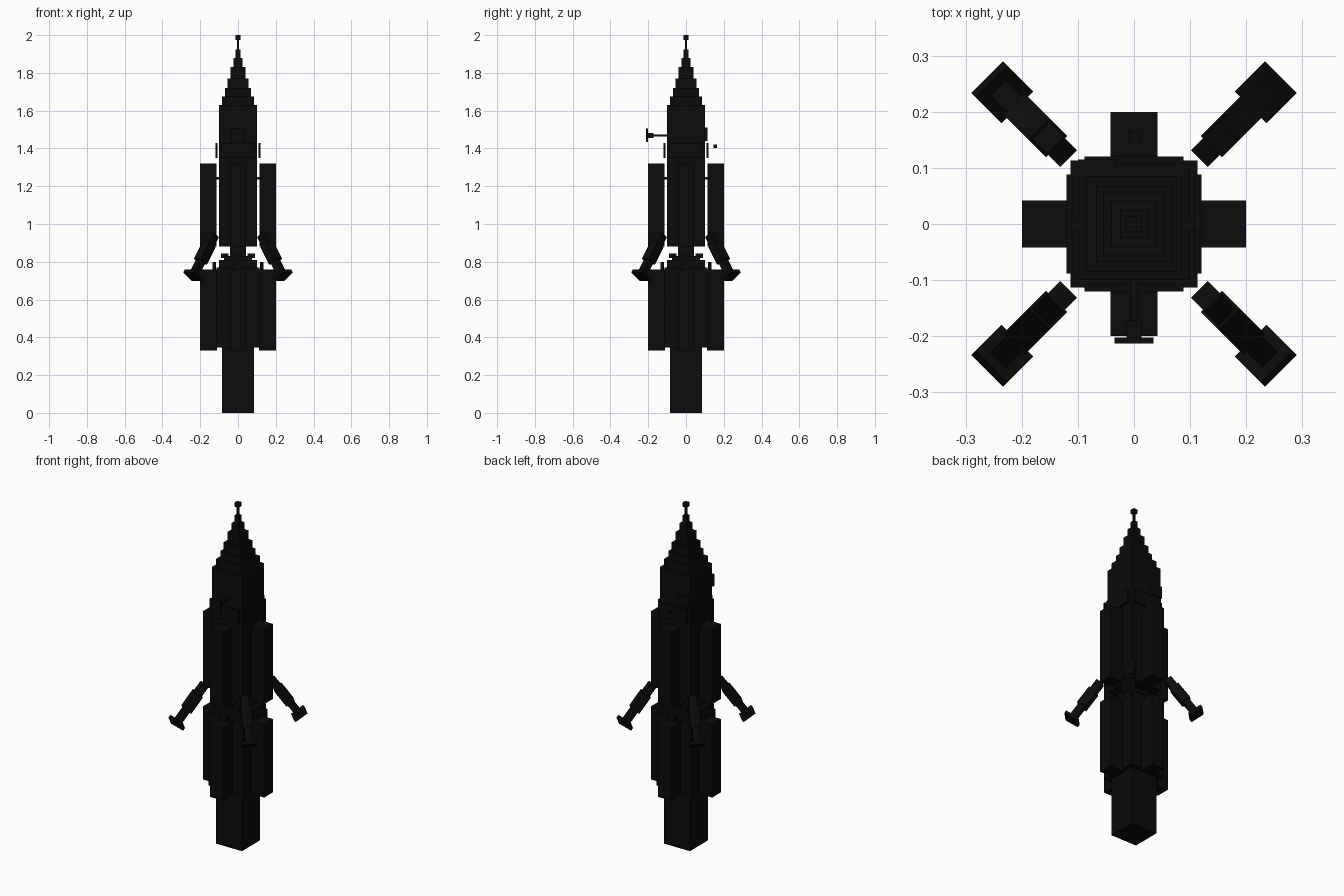
import bpy, math
from mathutils import Matrix, Vector

if "Cube" in bpy.data.objects:
    bpy.data.objects.remove(bpy.data.objects["Cube"])

black = bpy.data.materials.new("near_black")
black.use_nodes = True
shade = (0.0035, 0.0035, 0.0035, 1)
black.diffuse_color = shade
black.node_tree.nodes["Principled BSDF"].inputs["Base Color"].default_value = shade

UNIT = [(x, y, z) for x in (-.5, .5) for y in (-.5, .5) for z in (-.5, .5)]
SIDES = [(0, 1, 3, 2), (4, 6, 7, 5), (0, 4, 5, 1), (2, 3, 7, 6), (0, 2, 6, 4), (1, 5, 7, 3)]


def box(name, lo, hi, frame=Matrix()):
    """Box between two corners, placed by a frame."""
    lo, hi = Vector(lo), Vector(hi)
    mid, size = (lo + hi) / 2, hi - lo
    mesh = bpy.data.meshes.new(name)
    mesh.from_pydata([frame @ (mid + Vector(u) * size) for u in UNIT], [], SIDES)
    mesh.materials.append(black)
    obj = bpy.data.objects.new(name, mesh)
    bpy.context.collection.objects.link(obj)
    return obj


def column(name, half, bottom, top, frame=Matrix()):
    """Square block centred on the frame's axis."""
    return box(name, (-half, -half, bottom), (half, half, top), frame)


# Central stack, from engine to antenna tip
column("engine_nozzle", .085, 0, .36)
column("lower_core", .113, .345, .77)
column("lower_shoulder", .1, .77, .81)
column("lower_cap", .075, .81, .83)
column("neck", .042, .83, .89)
column("upper_body", .1, .88, 1.63)

# Stepped nose
steps = [(.085, 1.675), (.068, 1.72), (.055, 1.77), (.04, 1.83), (.025, 1.88), (.013, 1.925),
         (.006, 1.975), (.013, 2.0)]
bottom = 1.63
for half, top in steps:
    column("nose_step", half, bottom, top)
    bottom = top

# Parts repeated on the four sides
for i in range(4):
    turn = Matrix.Rotation(i * math.pi / 2, 4, 'Z')
    box("upper_booster", (.115, -.042, .88), (.2, .042, 1.32), turn)
    box("lower_booster", (.11, -.042, .33), (.2, .042, .76), turn)
    box("booster_strut", (.095, -.012, 1.235), (.12, .012, 1.25), turn)
    box("side_panel", (.108, -.088, 1.35), (.12, .088, 1.43), turn)
    box("coupling_block", (.05, -.02, .82), (.09, .02, .845), turn)
    box("booster_peg", (.117, -.02, .76), (.135, .02, .8), turn)

# Splayed legs on the diagonals, each along a tilted axis rising from its foot
for i in range(4):
    turn = Matrix.Rotation(math.pi / 4 + i * math.pi / 2, 4, 'Z')
    leg = turn @ Matrix.Translation((.332, 0, .728)) @ Matrix.Rotation(math.radians(-35), 4, 'Y')
    box("foot", (-.04, -.04, -.009), (.04, .04, .009), leg)
    column("lower_leg", .019, .009, .09, leg)
    column("leg_sleeve", .027, .09, .2, leg)
    column("upper_leg", .021, .2, .262, leg)

# Front dish on its boom
box("dish_plate", (-.035, -.213, 1.435), (.035, -.202, 1.505))
box("dish_hub", (-.013, -.202, 1.455), (.013, -.172, 1.481))
box("dish_boom", (-.006, -.172, 1.463), (.006, -.1, 1.475))

# Back hatch and small sensor
box("hatch", (-.1, .1, 1.44), (-.03, .115, 1.51))
box("sensor", (-.01, .145, 1.403), (.01, .165, 1.422))
